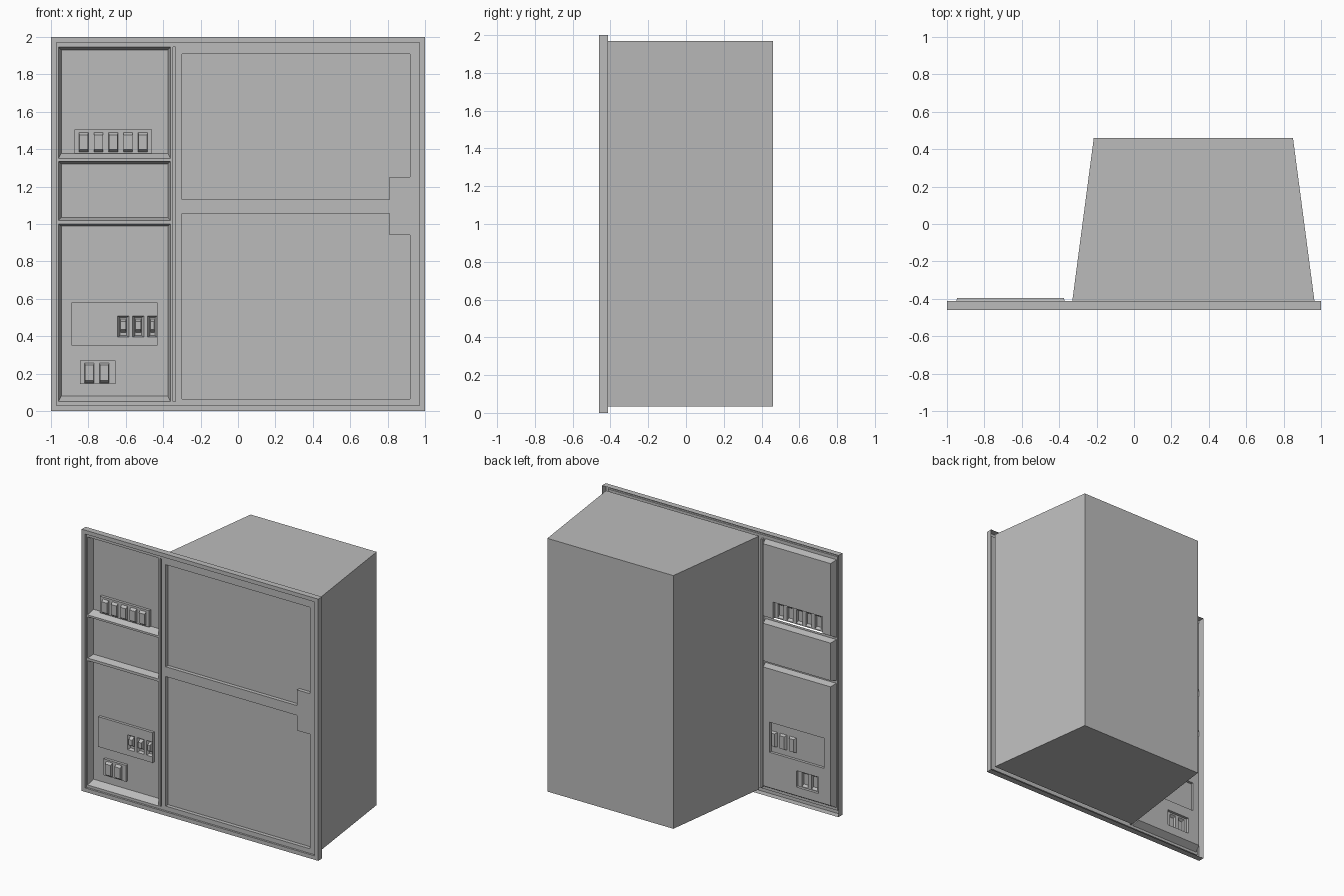
import bpy, bmesh
from mathutils import Vector

if "Cube" in bpy.data.objects:
    bpy.data.objects.remove(bpy.data.objects["Cube"])

grey = bpy.data.materials.new("plain grey")
grey.diffuse_color = (0.5, 0.5, 0.5, 1)
grey.use_nodes = True
grey.node_tree.nodes["Principled BSDF"].inputs["Base Color"].default_value = grey.diffuse_color

# depths (front is -y)
RIM, FACE, FLANGE, FLOOR, PLATE, KNOB = -0.46, -0.445, -0.413, -0.396, -0.417, -0.436


def add_face(bm, pts, direction):
    f = bm.faces.new([bm.verts.new(p) for p in pts])
    f.normal_update()
    if f.normal.dot(Vector(direction)) < 0:
        f.normal_flip()


def finish(name, bm):
    bmesh.ops.remove_doubles(bm, verts=bm.verts, dist=0.0002)
    bmesh.ops.dissolve_limit(bm, angle_limit=0.01, verts=bm.verts, edges=bm.edges)
    me = bpy.data.meshes.new(name)
    bm.to_mesh(me)
    bm.free()
    me.materials.append(grey)
    ob = bpy.data.objects.new(name, me)
    bpy.context.collection.objects.link(ob)


def relief(bm, areas, outside=None):
    """Stepped sheet: areas are (x0, x1, z0, z1, depth), later ones override; depth None is a hole."""
    xs = sorted({v for a in areas for v in a[:2]})
    zs = sorted({v for a in areas for v in a[2:4]})

    def level(i, j):
        if not (0 <= i < len(xs) - 1 and 0 <= j < len(zs) - 1):
            return outside
        x, z = (xs[i] + xs[i + 1]) / 2, (zs[j] + zs[j + 1]) / 2
        out = outside
        for x0, x1, z0, z1, d in areas:
            if x0 < x < x1 and z0 < z < z1:
                out = d
        return out

    def differ(a, b):
        return a is not None and b is not None and a != b

    for i in range(-1, len(xs) - 1):
        for j in range(-1, len(zs) - 1):
            a, r, u = level(i, j), level(i + 1, j), level(i, j + 1)
            if i >= 0 and j >= 0 and a is not None:
                x0, x1, z0, z1 = xs[i], xs[i + 1], zs[j], zs[j + 1]
                add_face(bm, [(x0, a, z0), (x1, a, z0), (x1, a, z1), (x0, a, z1)], (0, -1, 0))
            if j >= 0 and differ(a, r):
                x, z0, z1 = xs[i + 1], zs[j], zs[j + 1]
                add_face(bm, [(x, a, z0), (x, r, z0), (x, r, z1), (x, a, z1)], (r - a, 0, 0))
            if i >= 0 and differ(a, u):
                z, x0, x1 = zs[j + 1], xs[i], xs[i + 1]
                add_face(bm, [(x0, a, z), (x0, u, z), (x1, u, z), (x1, a, z)], (0, 0, u - a))


def slope(bm, r0, y0, r1, y1, cap=True):
    """Sloping walls from rectangle r0 at y0 to rectangle r1 at y1."""
    def ring(r, y):
        return [(r[0], y, r[2]), (r[1], y, r[2]), (r[1], y, r[3]), (r[0], y, r[3])]
    a, b = ring(r0, y0), ring(r1, y1)
    for k in range(4):
        n = (k + 1) % 4
        add_face(bm, [a[k], a[n], b[n], b[k]], (0, -1, 0))
    if cap:
        add_face(bm, b, (0, -1, 0))


# front frame: raised rim, face, column openings, groove and two notched doors
openings = [(-0.96, -0.36, 1.35, 1.945), (-0.96, -0.36, 1.02, 1.335), (-0.96, -0.36, 0.05, 1.0)]
bm = bmesh.new()
relief(bm, [(-1, 1, 0, 2, RIM), (-0.97, 0.97, 0.03, 1.97, FACE)]
       + [o + (None,) for o in openings]
       + [(-0.348, -0.334, 0.05, 1.945, FACE + 0.025)]
       + [(-0.3, 0.92, 1.13, 1.91, FLANGE - 0.003), (0.81, 0.92, 1.13, 1.25, FACE),
          (-0.3, 0.92, 0.065, 1.055, FLANGE - 0.003), (0.81, 0.92, 0.94, 1.055, FACE)],
       outside=FLANGE)
finish("front_frame", bm)


def tray(name, opening, floor, plates=(), knobs=(), rockers=()):
    bm = bmesh.new()
    slope(bm, opening, FACE, floor, FLOOR, cap=False)
    relief(bm, [floor + (FLOOR,)] + [p + (PLATE,) for p in plates]
           + [k + (None,) for k in list(knobs) + list(rockers)])
    # raised push buttons, chamfered above and below
    for x0, x1, z0, z1 in knobs:
        slope(bm, (x0, x1, z0, z1), PLATE, (x0 + 0.002, x1 - 0.002, z0 + 0.013, z1 - 0.013), KNOB)
    # sunken wells with a rocker in each
    for x0, x1, z0, z1 in rockers:
        well = (x0 + 0.012, x1 - 0.012, z0 + 0.008, z1 - 0.008)
        slope(bm, (x0, x1, z0, z1), PLATE, well, FLOOR)
        slope(bm, (well[0] + 0.002, well[1] - 0.002, z0 + 0.025, z1 - 0.015), FLOOR,
              (well[0] + 0.004, well[1] - 0.004, z0 + 0.042, z1 - 0.028), PLATE - 0.008)
    finish(name, bm)


# left column trays
tray("upper_tray", openings[0], (-0.945, -0.375, 1.378, 1.93),
     [(-0.875, -0.46, 1.378, 1.505)],
     [(-0.85 + 0.079 * i, -0.80 + 0.079 * i, 1.385, 1.49) for i in range(5)])
tray("middle_tray", openings[1], (-0.945, -0.375, 1.035, 1.322))
tray("lower_tray", openings[2], (-0.945, -0.375, 0.08, 0.988),
     [(-0.89, -0.43, 0.35, 0.58), (-0.845, -0.655, 0.145, 0.27)],
     [(-0.82 + 0.08 * i, -0.77 + 0.08 * i, 0.15, 0.258) for i in range(2)],
     [(-0.643 + 0.08 * i, min(-0.583 + 0.08 * i, -0.432), 0.395, 0.508) for i in range(3)])

# tapered cabinet behind the doors
bm = bmesh.new()
plan = [(-0.33, FLANGE), (0.965, FLANGE), (0.85, 0.46), (-0.215, 0.46)]
base = bm.faces.new([bm.verts.new((x, y, 0.035)) for x, y in plan])
top = bmesh.ops.extrude_face_region(bm, geom=[base])
bmesh.ops.translate(bm, vec=(0, 0, 1.935),
                    verts=[v for v in top["geom"] if isinstance(v, bmesh.types.BMVert)])
bmesh.ops.recalc_face_normals(bm, faces=bm.faces)
finish("rear_cabinet", bm)
